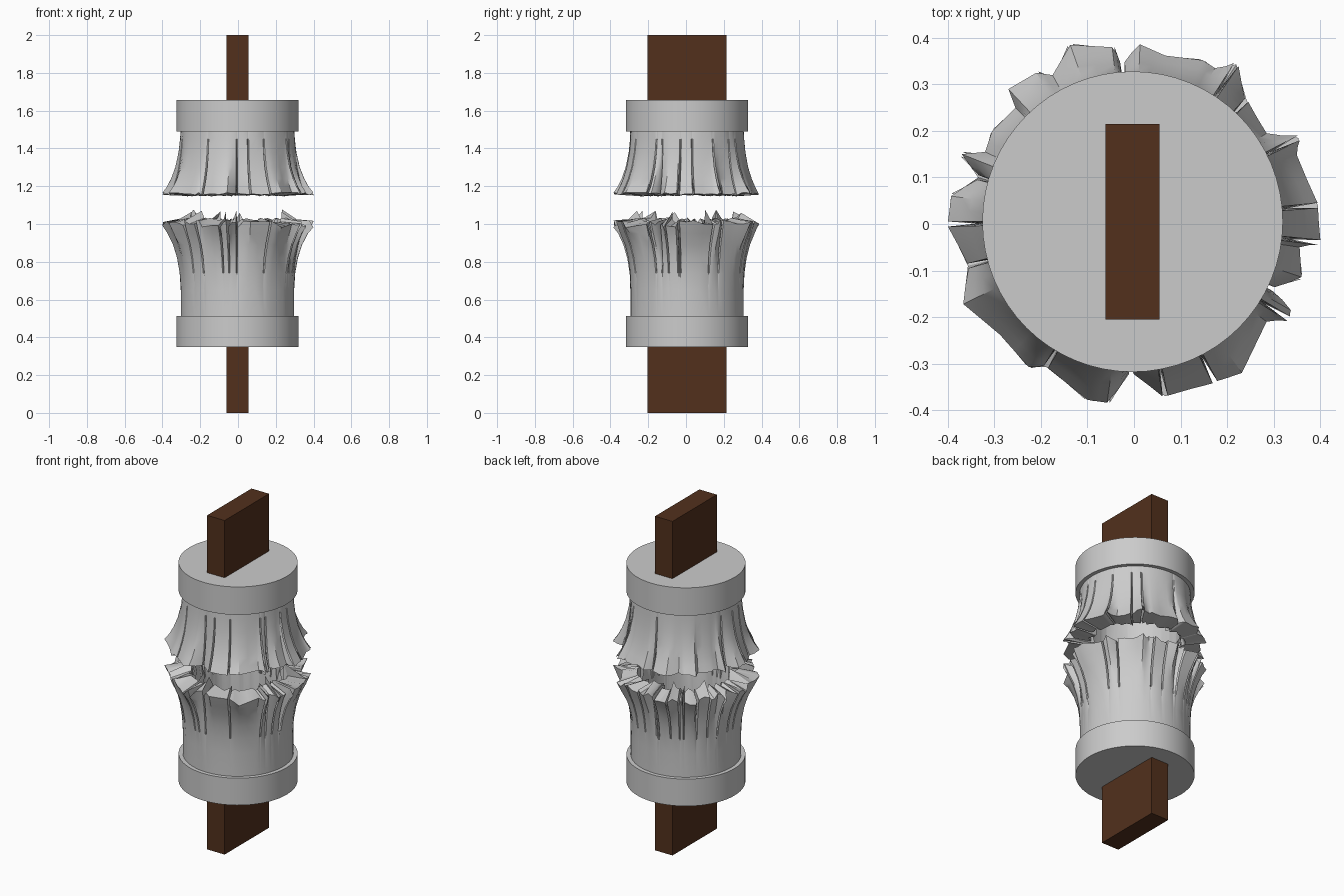
import bpy, bmesh, math, random
from mathutils import Vector

if "Cube" in bpy.data.objects:
    bpy.data.objects.remove(bpy.data.objects["Cube"])

random.seed(7)
CX, CY = -0.003, 0.005          # common axis of all parts
BASE_R = 0.30                   # undamaged tube radius

# Torn outline of the tube, seen from the top
OUTLINE = [(-.40, 0), (-.393, .06), (-.335, .10), (-.37, .15), (-.32, .155), (-.305, .20),
           (-.255, .25), (-.27, .29), (-.21, .325), (-.175, .32), (-.137, .385), (-.047, .38),
           (-.025, .348), (.013, .386), (.067, .362), (.148, .352), (.174, .335), (.22, .343),
           (.242, .266), (.285, .195), (.354, .185), (.35, .148), (.395, .04), (.40, -.04),
           (.356, -.05), (.36, -.114), (.30, -.14), (.337, -.185), (.333, -.204), (.285, -.21),
           (.232, -.32), (.174, -.34), (.067, -.37), (-.006, -.322), (-.058, -.384), (-.10, -.378),
           (-.189, -.307), (-.227, -.307), (-.288, -.238), (-.367, -.172), (-.357, -.09)]


def finish(name, bm):
    bmesh.ops.recalc_face_normals(bm, faces=bm.faces)
    me = bpy.data.meshes.new(name)
    bm.to_mesh(me)
    bm.free()
    ob = bpy.data.objects.new(name, me)
    bpy.context.collection.objects.link(ob)
    return ob


def smooth(ob):
    bpy.ops.object.select_all(action='DESELECT')
    ob.select_set(True)
    bpy.context.view_layer.objects.active = ob
    bpy.ops.object.shade_smooth_by_angle(angle=math.radians(30))


def blade(name, z0, z1, mat):
    bm = bmesh.new()
    bmesh.ops.create_cube(bm, size=1)
    for v in bm.verts:
        v.co = Vector((CX + v.co.x * 0.116, CY + v.co.y * 0.42, (z0 + z1) / 2 + v.co.z * (z1 - z0)))
    finish(name, bm).data.materials.append(mat)


def cap(name, z0, z1):
    bm = bmesh.new()
    bmesh.ops.create_cone(bm, cap_ends=True, segments=64, radius1=0.323, radius2=0.323, depth=z1 - z0)
    bmesh.ops.translate(bm, verts=bm.verts, vec=(CX, CY, (z0 + z1) / 2))
    smooth(finish(name, bm))


def columns(crack_chance):
    """Angle, radius and crack flag of every vertical line on the torn tube."""
    pts = [Vector((x - CX, y - CY)) for x, y in OUTLINE]
    cols = []
    for p, q in zip(pts, pts[1:] + pts[:1]):
        a, r = math.atan2(p.y, p.x), p.length
        if random.random() < crack_chance:
            cols += [(a + .014, r, False), (a, r - .06, True), (a - .014, r, False)]
        else:
            cols.append((a, r, False))
        m = (p + q) / 2
        cols.append((math.atan2(m.y, m.x), m.length, False))
    return cols


def torn_tube(name, rows, rim_z, side, jitter, crack_chance, spikes):
    """rows: (z, flare) up to the break; side: +1 opens upwards, -1 downwards."""
    bm = bmesh.new()
    rings = []
    for a, r, crack in columns(crack_chance):
        out = rim_z + side * random.uniform(-jitter, jitter)
        if crack:
            out -= side * 0.06
        prof = [(BASE_R + (r - BASE_R) * f, z) for z, f in rows]
        prof.append((r, out))
        # broken rim, then the inner wall
        lift = random.uniform(0, .03) * (0.3 if side < 0 else 1)
        if random.random() < spikes:
            lift += 0.05
        prof.append((.262 + .3 * (r - .36) + random.uniform(-.015, .02), rim_z + side * (lift + .005)))
        prof.append((.245, rows[-2][0]))
        prof.append((.245, rows[0][0]))
        c, s = math.cos(a), math.sin(a)
        rings.append([bm.verts.new((CX + R * c, CY + R * s, z)) for R, z in prof])
    for A, B in zip(rings, rings[1:] + rings[:1]):
        for i in range(len(A)):
            j = (i + 1) % len(A)
            bm.faces.new((A[i], A[j], B[j], B[i]))
    smooth(finish(name, bm))


# Brown contact blades
brown = bpy.data.materials.new("blade_brown")
brown.diffuse_color = (0.085, 0.03, 0.012, 1)
brown.use_nodes = True
brown.node_tree.nodes["Principled BSDF"].inputs["Base Color"].default_value = brown.diffuse_color
blade("lower_blade", 0, 0.36, brown)
blade("upper_blade", 1.645, 2.0, brown)

# End caps
cap("lower_cap", 0.35, 0.512)
cap("upper_cap", 1.49, 1.657)

# Burst tube halves
torn_tube("lower_tube", [(.50, 0), (.65, 0), (.74, .06), (.82, .2), (.89, .42), (.95, .72)],
          1.0, 1, 0.02, 0.45, 0.06)
torn_tube("upper_tube", [(1.50, 0), (1.45, .04), (1.38, .12), (1.30, .3), (1.24, .53), (1.20, .74)],
          1.160, -1, 0.008, 0.35, 0)
